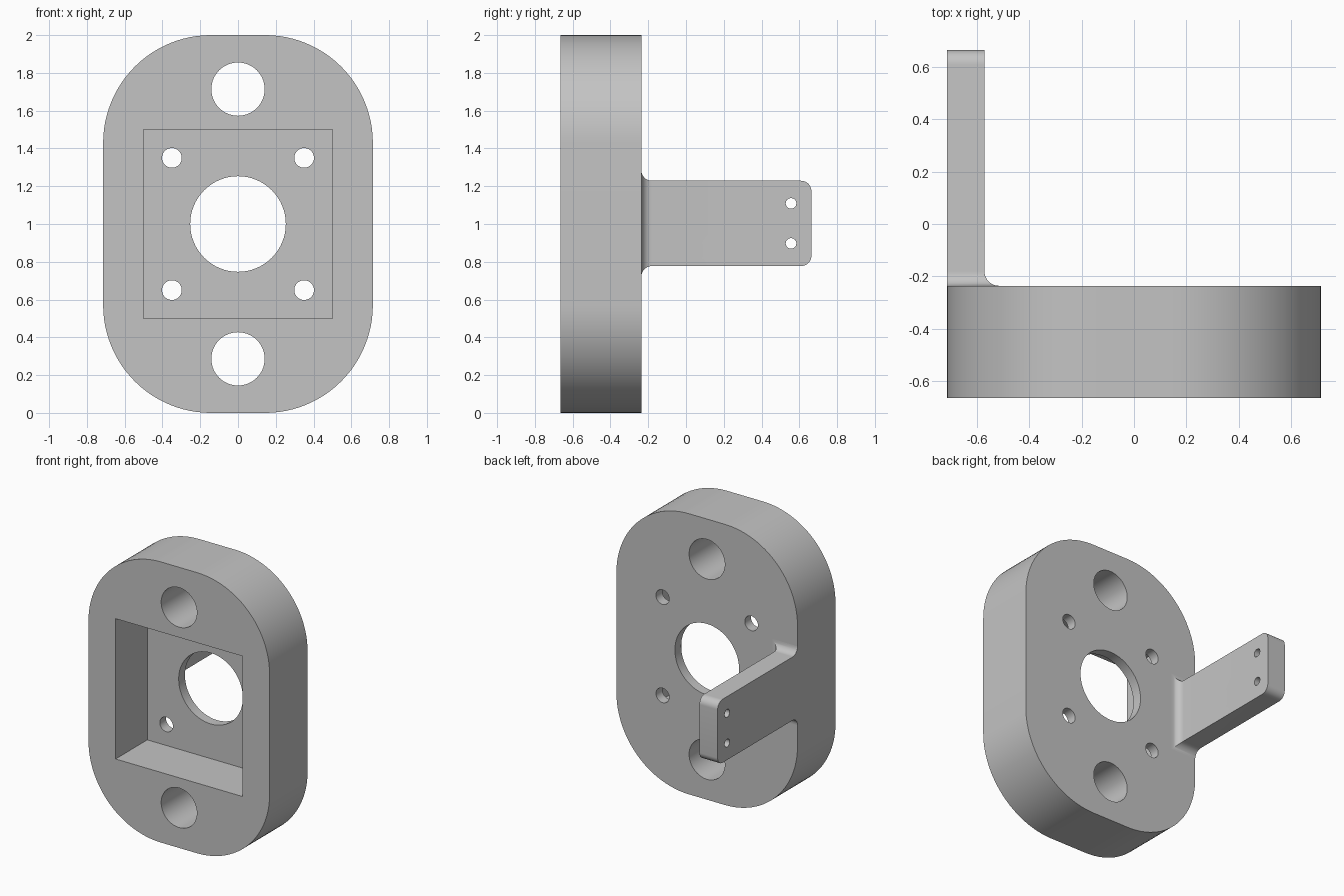
import bpy, bmesh, math
from mathutils import Matrix, Vector

cube = bpy.data.objects.get("Cube")
if cube:
    bpy.data.objects.remove(cube, do_unlink=True)

grey = bpy.data.materials.new("plain grey")
grey.use_nodes = True
COLOUR = (0.55, 0.55, 0.55, 1)
grey.diffuse_color = COLOUR
grey.node_tree.nodes["Principled BSDF"].inputs["Base Color"].default_value = COLOUR

W, MID = 0.714, 1.0                    # half width, centre height
FRONT, BACK, TIP = -0.664, -0.236, 0.664
FLOOR = -0.307                         # bottom of the pocket


def make_object(name, bm):
    bmesh.ops.recalc_face_normals(bm, faces=bm.faces)
    mesh = bpy.data.meshes.new(name)
    bm.to_mesh(mesh)
    bm.free()
    mesh.materials.append(grey)
    obj = bpy.data.objects.new(name, mesh)
    bpy.context.collection.objects.link(obj)
    return obj


def loft(name, rings):
    """Skin a list of equal-length point rings and cap both ends."""
    bm = bmesh.new()
    loops = [[bm.verts.new(p) for p in ring] for ring in rings]
    for a, b in zip(loops, loops[1:]):
        for i in range(len(a)):
            j = (i + 1) % len(a)
            bm.faces.new((a[i], a[j], b[j], b[i]))
    bm.faces.new(loops[0])
    bm.faces.new(loops[-1])
    return make_object(name, bm)


def cylinder(name, centre, radius, length, axis):
    bm = bmesh.new()
    turn = Matrix.Rotation(math.pi / 2, 4, "X" if axis == "Y" else "Y")
    bmesh.ops.create_cone(bm, cap_ends=True, segments=64, radius1=radius, radius2=radius,
                          depth=length, matrix=Matrix.Translation(centre) @ turn)
    return make_object(name, bm)


def box(name, low, high):
    bm = bmesh.new()
    low, high = Vector(low), Vector(high)
    size = Matrix.Diagonal((*(high - low), 1))
    bmesh.ops.create_cube(bm, size=1, matrix=Matrix.Translation((low + high) / 2) @ size)
    return make_object(name, bm)


def cut_and_shade(obj, cutters):
    bpy.ops.object.select_all(action="DESELECT")
    bpy.context.view_layer.objects.active = obj
    obj.select_set(True)
    for cutter in cutters:
        mod = obj.modifiers.new("cut", "BOOLEAN")
        mod.operation, mod.solver, mod.object = "DIFFERENCE", "EXACT", cutter
        bpy.ops.object.modifier_apply(modifier=mod.name)
        bpy.data.objects.remove(cutter, do_unlink=True)
    bpy.ops.object.shade_smooth_by_angle(angle=math.radians(30))


# Body plate: rounded rectangle outline
R, STEPS = 0.571, 24
outline = []
for corner, (sx, sz) in enumerate([(1, 1), (-1, 1), (-1, -1), (1, -1)]):
    for s in range(STEPS + 1):
        a = math.pi / 2 * (corner + s / STEPS)
        outline.append((sx * (W - R) + R * math.cos(a), MID + sz * (1 - R) + R * math.sin(a)))
plate = loft("body_plate", [[(x, y, z) for x, z in outline] for y in (FRONT, BACK)])

# Pocket, centre bore, mounting holes and screw holes
cutters = [box("pocket", (-0.5, FRONT - 0.1, MID - 0.5), (0.5, FLOOR, MID + 0.5)),
           cylinder("bore", (0, BACK, MID), 0.253, 2, "Y")]
for side in (-1, 1):
    cutters.append(cylinder("mounting_hole", (0, BACK, MID + side * 0.714), 0.141, 2, "Y"))
    for up in (-1, 1):
        cutters.append(cylinder("screw_hole", (side * 0.35, BACK, MID + up * 0.35), 0.052, 2, "Y"))
cut_and_shade(plate, cutters)

# Side arm: flared fillet at its root, rounded corners at its tip
FILLET, HALF, ARM_MID = 0.055, 0.226, 1.003
INNER = -0.571
stations = []                          # y, growth in x, growth in z
for s in range(11):
    a = math.pi / 2 * s / 10
    flare = FILLET * (1 - math.sin(a))
    stations.append((BACK + FILLET * (1 - math.cos(a)), flare, flare))
for s in range(11):
    a = math.pi / 2 * s / 10
    stations.append((TIP - FILLET * (1 - math.sin(a)), 0, -FILLET * (1 - math.cos(a))))
rings = []
for y, dx, dz in stations:
    lo, hi = ARM_MID - HALF - dz, ARM_MID + HALF + dz
    rings.append([(-W, y, lo), (INNER + dx, y, lo), (INNER + dx, y, hi), (-W, y, hi)])
arm = loft("side_arm", rings)
cut_and_shade(arm, [cylinder("pin_hole", (-W, 0.556, ARM_MID + s * 0.106), 0.028, 1, "X")
                    for s in (-1, 1)])
